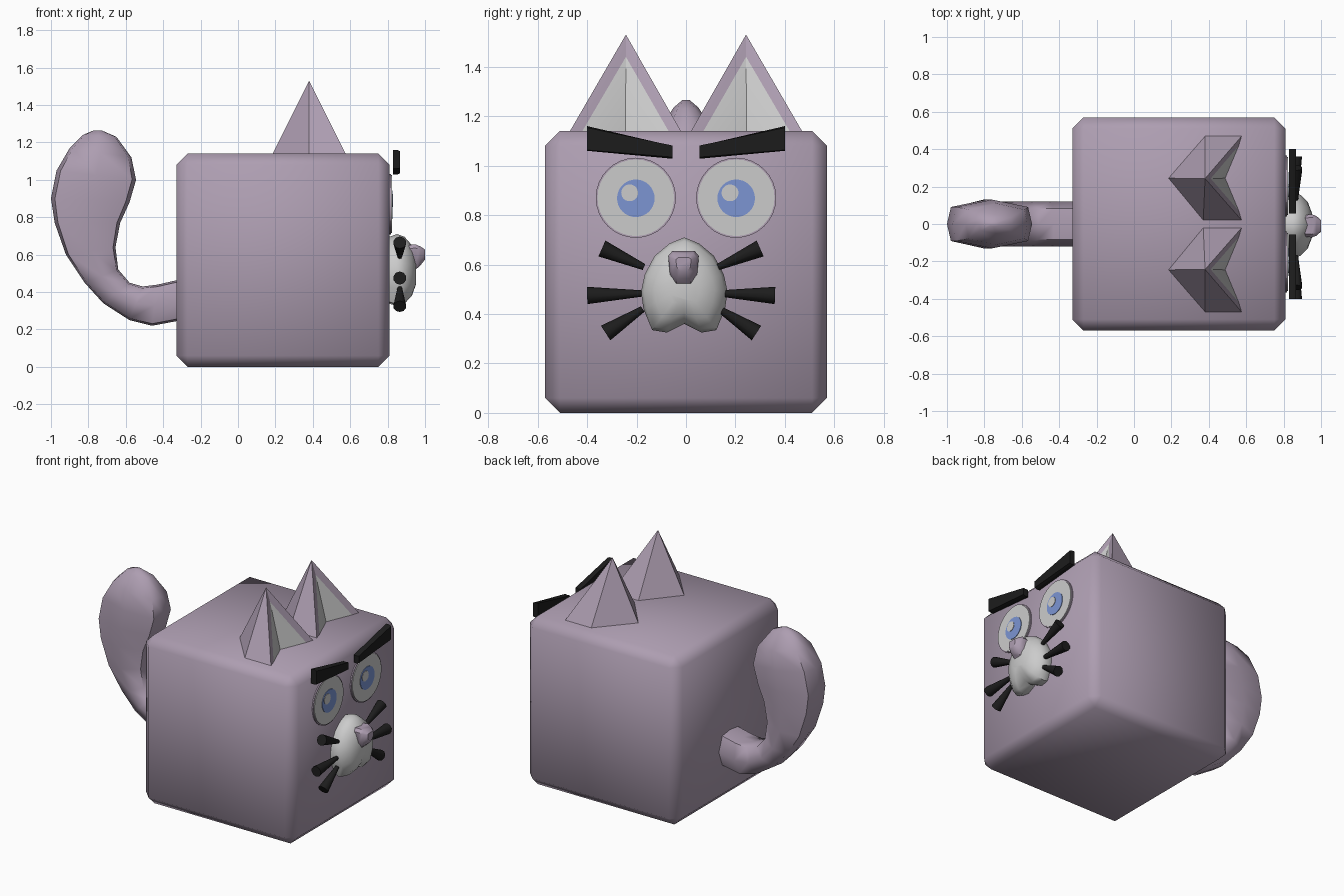
import bpy, bmesh, math
from mathutils import Vector

if "Cube" in bpy.data.objects:
    bpy.data.objects.remove(bpy.data.objects["Cube"])


def mat(name, rgb):
    m = bpy.data.materials.new(name)
    m.diffuse_color = (*rgb, 1)
    m.use_nodes = True
    m.node_tree.nodes["Principled BSDF"].inputs["Base Color"].default_value = m.diffuse_color
    return m


FUR = mat("fur", (0.42, 0.34, 0.44))
WHITE = mat("white", (0.8, 0.8, 0.82))
BLUE = mat("blue", (0.2, 0.3, 0.65))
BLACK = mat("black", (0.012, 0.012, 0.012))


def build(name, verts, faces, mats, smooth=None, slots=None):
    me = bpy.data.meshes.new(name)
    me.from_pydata(verts, [], faces)
    for m in mats:
        me.materials.append(m)
    for i, s in enumerate(slots or []):
        me.polygons[i].material_index = s
    bm = bmesh.new()
    bm.from_mesh(me)
    bmesh.ops.recalc_face_normals(bm, faces=bm.faces)
    bm.to_mesh(me)
    bm.free()
    ob = bpy.data.objects.new(name, me)
    bpy.context.collection.objects.link(ob)
    if smooth:
        bpy.ops.object.select_all(action='DESELECT')
        ob.select_set(True)
        bpy.context.view_layer.objects.active = ob
        bpy.ops.object.shade_smooth_by_angle(angle=math.radians(smooth))
    return ob


def loft(name, rings, material, smooth=None):
    """Skin equal-length rings and cap both ends."""
    n = len(rings[0])
    verts = [v for r in rings for v in r]
    faces = [(k*n + i, k*n + (i+1) % n, (k+1)*n + (i+1) % n, (k+1)*n + i)
             for k in range(len(rings) - 1) for i in range(n)]
    faces += [tuple(range(n)), tuple(range(len(verts) - n, len(verts)))]
    return build(name, verts, faces, [material], smooth)


def disc(name, y, z, r, x0, x1, material):
    ring = [(y + r*math.cos(a), z + r*math.sin(a))
            for a in (2*math.pi*i/32 for i in range(32))]
    return loft(name, [[(x, *p) for p in ring] for x in (x0, x1)], material, 30)


# Cube body with chamfered edges
bm = bmesh.new()
bmesh.ops.create_cube(bm, size=1.14)
bmesh.ops.translate(bm, verts=bm.verts, vec=(0.24, 0, 0.57))
bmesh.ops.bevel(bm, geom=bm.edges[:], offset=0.06, segments=1, affect='EDGES')
me = bpy.data.meshes.new("body")
bm.to_mesh(me)
bm.free()
me.materials.append(FUR)
body = bpy.data.objects.new("body", me)
bpy.context.collection.objects.link(body)
for p in me.polygons:
    p.use_smooth = True

# Tail: each ring spans an outer and inner outline point, plus half width in y
tail = [((-0.30, 0.25), (-0.30, 0.47), 0.12), ((-0.46, 0.22), (-0.43, 0.44), 0.12),
        ((-0.58, 0.25), (-0.51, 0.43), 0.12), ((-0.72, 0.34), (-0.58, 0.45), 0.12),
        ((-0.82, 0.45), (-0.64, 0.52), 0.12), ((-0.92, 0.60), (-0.655, 0.64), 0.125),
        ((-0.98, 0.77), (-0.63, 0.77), 0.13), ((-1.00, 0.90), (-0.58, 0.88), 0.13),
        ((-0.97, 1.05), (-0.545, 1.0), 0.13), ((-0.90, 1.17), (-0.57, 1.12), 0.11),
        ((-0.83, 1.24), (-0.65, 1.23), 0.05), ((-0.77, 1.265), (-0.73, 1.265), 0.015)]
section = [(1, 0), (0.9, 0.7), (0, 1), (-0.9, 0.7), (-1, 0), (-0.9, -0.7), (0, -1), (0.9, -0.7)]
rings = []
for o, i, w in tail:
    o, i = Vector((o[0], 0, o[1])), Vector((i[0], 0, i[1]))
    rings.append([tuple((o + i)/2 + (o - i)/2*u + Vector((0, w*v, 0))) for u, v in section])
loft("tail", rings, FUR, 60)

for s, side in ((-1, "right"), (1, "left")):
    # Ear: outer shell, thin rim, recessed pale inside
    base = [(0.58, 0.475), (0.38, 0.475), (0.18, 0.245), (0.37, 0.015), (0.58, 0.015)]
    ev = [(x, s*y, 1.13) for x, y in base] + [(0.38, s*0.243, 1.53)]
    ev += [(0.565, s*0.425, 1.13), (0.49, s*0.245, 1.13), (0.565, s*0.065, 1.13), (0.41, s*0.243, 1.44)]
    ef = [(0, 1, 5), (1, 2, 5), (2, 3, 5), (3, 4, 5),
          (0, 5, 9, 6), (4, 8, 9, 5), (6, 9, 7), (7, 9, 8), (0, 6, 7, 8, 4, 3, 2, 1)]
    build(side + "_ear", ev, ef, [FUR, WHITE], 30, [0]*6 + [1, 1, 0])

    # Eye with iris and highlight
    y = s*0.203
    disc(side + "_eye_rim", y, 0.87, 0.162, 0.80, 0.818, FUR)
    disc(side + "_eye", y, 0.87, 0.155, 0.80, 0.823, WHITE)
    disc(side + "_iris", y, 0.868, 0.076, 0.81, 0.827, BLUE)
    disc(side + "_highlight", y - 0.025, 0.89, 0.034, 0.81, 0.83, WHITE)

    # Slanted brow
    prof = [(0.40, 1.16), (0.40, 1.06), (0.055, 1.028), (0.055, 1.08)]
    mid = [(p[0], 1.095 + (p[1] - 1.095)*0.9) for p in prof]
    loft(side + "_brow", [[(0.828, s*a, b) for a, b in prof], [(0.85, s*a, b) for a, b in prof],
                          [(0.866, s*a, b) for a, b in mid]], BLACK)

    # Whiskers flare towards their outer ends
    for k, (a, b) in enumerate([((0.15, 0.59), (0.32, 0.665)), ((0.16, 0.483), (0.38, 0.475)),
                                ((0.155, 0.42), (0.305, 0.323))]):
        d = Vector((0, s*(b[0] - a[0]), b[1] - a[1])).normalized()
        n = d.cross(Vector((1, 0, 0)))
        rs = []
        for (py, pz), r in ((a, 0.013), (b, 0.035)):
            c = Vector((0.865, s*py - 0.02, pz))
            rs.append([tuple(c + r*(math.cos(t)*n + math.sin(t)*Vector((1, 0, 0))))
                       for t in (2*math.pi*i/10 for i in range(10))])
        loft(f"{side}_whisker_{k + 1}", rs, BLACK, 40)

# Muzzle: two-lobed outline domed outwards
half = [(0.06, 0.685), (0.12, 0.635), (0.16, 0.56), (0.175, 0.49), (0.165, 0.42), (0.13, 0.335), (0.07, 0.325)]
outline = [(0, 0.71)] + half + [(0, 0.36)] + [(-a, b) for a, b in reversed(half)]
rings = [[(x, a*k - 0.007, 0.51 + (b - 0.51)*k) for a, b in outline]
         for x, k in ((0.81, 0.93), (0.85, 1.0), (0.89, 0.93), (0.93, 0.7), (0.953, 0.35))]
loft("muzzle", rings, WHITE, 50)

# Nose: wedge narrowing downwards
nose = [(0.045, 0.655), (0.062, 0.635), (0.055, 0.56), (0.03, 0.52),
        (-0.03, 0.52), (-0.055, 0.56), (-0.062, 0.635), (-0.045, 0.655)]
rings = [[(x, a*k - 0.01, 0.61 + (b - 0.61)*m) for a, b in nose]
         for x, k, m in ((0.90, 0.9, 0.9), (0.95, 1, 1), (0.975, 0.85, 0.75), (1.0, 0.5, 0.4))]
loft("nose", rings, FUR, 40)
